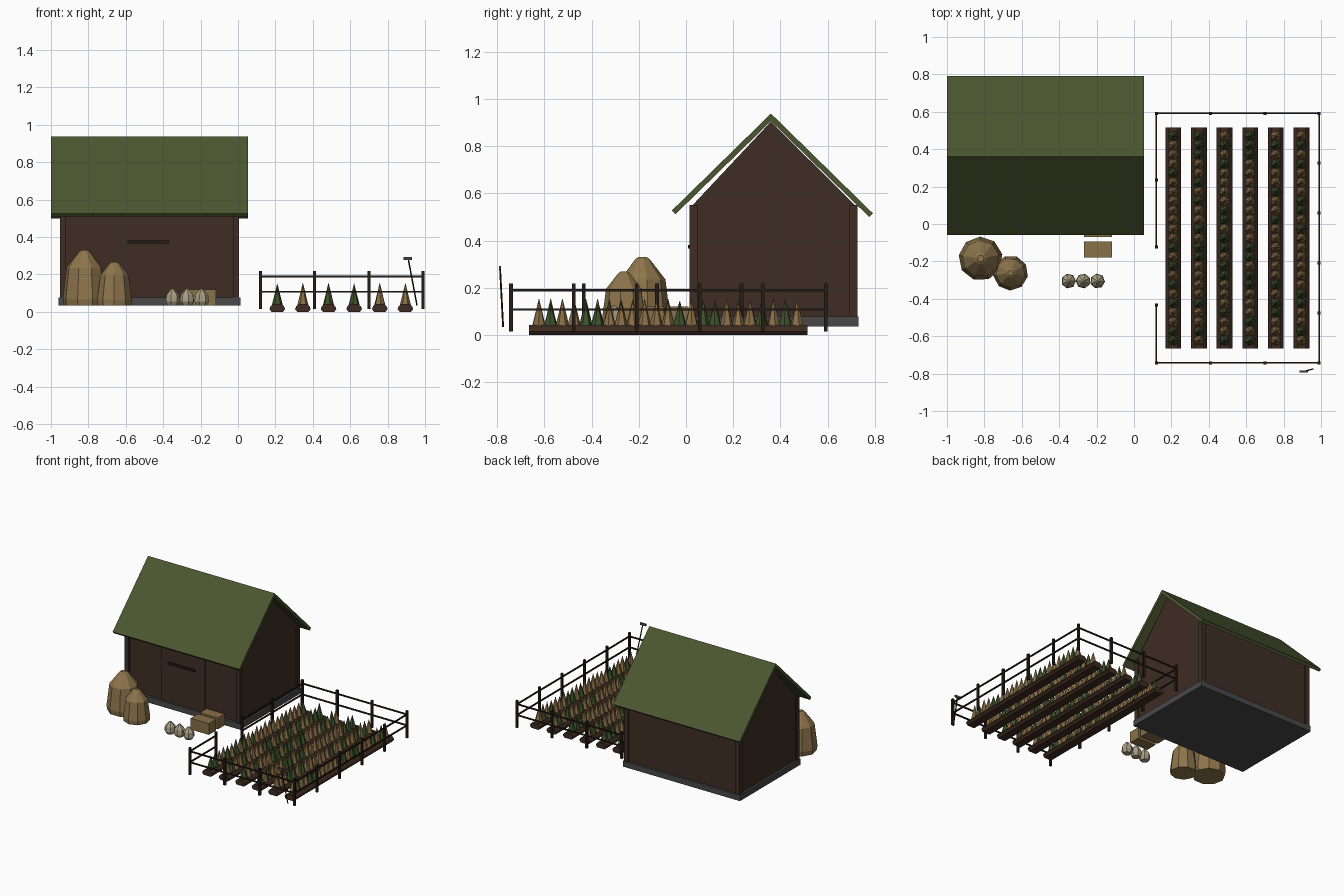
import bpy, bmesh, math, random
from mathutils import Vector, Matrix

if "Cube" in bpy.data.objects:
    bpy.data.objects.remove(bpy.data.objects["Cube"])

random.seed(4)


def material(name, r, g, b):
    lin = [(c / 255 / 12.92 if c < 10 else ((c / 255 + 0.055) / 1.055) ** 2.4) for c in (r, g, b)]
    m = bpy.data.materials.new(name)
    m.diffuse_color = (*lin, 1)
    m.use_nodes = True
    m.node_tree.nodes["Principled BSDF"].inputs["Base Color"].default_value = m.diffuse_color
    return m


WALL = material("dark wood", 62, 45, 36)
ROOF = material("moss green", 75, 86, 48)
STONE = material("grey stone", 72, 72, 74)
POST = material("blackened wood", 38, 28, 22)
HAY = material("straw", 142, 117, 76)
CRATE = material("pale wood", 136, 113, 72)
SACK = material("sackcloth", 172, 160, 132)
SOIL = material("soil", 62, 43, 33)
LEAF = material("leaf green", 62, 82, 44)
DRY = material("dry leaf", 138, 110, 70)


def finish(bm, name, *mats):
    bmesh.ops.recalc_face_normals(bm, faces=bm.faces)
    me = bpy.data.meshes.new(name)
    bm.to_mesh(me)
    bm.free()
    for m in mats:
        me.materials.append(m)
    ob = bpy.data.objects.new(name, me)
    bpy.context.collection.objects.link(ob)
    return ob


def add_box(bm, x0, x1, y0, y1, z0, z1):
    mat = (Matrix.Translation(((x0 + x1) / 2, (y0 + y1) / 2, (z0 + z1) / 2))
           @ Matrix.Diagonal((x1 - x0, y1 - y0, z1 - z0, 1)))
    bmesh.ops.create_cube(bm, size=1, matrix=mat)


def boxes(name, mat, *dims):
    bm = bmesh.new()
    for d in dims:
        add_box(bm, *d)
    return finish(bm, name, mat)


def prism(name, mat, profile, axis, start, end):
    """Extrude a flat profile along x (profile = y,z) or y (profile = x,z)."""
    bm = bmesh.new()
    pts = [(start, a, b) if axis == "x" else (a, start, b) for a, b in profile]
    face = bm.faces.new([bm.verts.new(p) for p in pts])
    out = bmesh.ops.extrude_face_region(bm, geom=[face])
    move = Vector((end - start, 0, 0) if axis == "x" else (0, end - start, 0))
    bmesh.ops.translate(bm, vec=move, verts=[v for v in out["geom"] if isinstance(v, bmesh.types.BMVert)])
    return finish(bm, name, mat)


def lathe(name, mat, x, y, profile, sides, turn=0.0):
    """Faceted solid of stacked rings with flat ends."""
    bm = bmesh.new()
    rings = [[bm.verts.new((x + r * math.cos(turn + i * math.tau / sides),
                            y + r * math.sin(turn + i * math.tau / sides), z))
              for i in range(sides)] for r, z in profile]
    for a, b in zip(rings, rings[1:]):
        for i in range(sides):
            j = (i + 1) % sides
            bm.faces.new((a[i], a[j], b[j], b[i]))
    bm.faces.new(rings[0])
    bm.faces.new(rings[-1])
    return finish(bm, name, mat)


# Barn: plinth, gabled walls, corner posts, door and roof
boxes("foundation", STONE, (-0.96, 0.013, 0.01, 0.73, 0.035, 0.078))
prism("barn_walls", WALL, [(0.028, 0.07), (0.715, 0.07), (0.715, 0.55), (0.36, 0.904), (0.028, 0.55)],
      "x", -0.945, -0.002)
boxes("corner_posts", WALL, *[(x, x + 0.034, y, y + 0.034, 0.07, 0.55)
                              for x in (-0.953, -0.028) for y in (0.015, 0.692)])
boxes("door", WALL, (-0.655, -0.29, 0.02, 0.03, 0.08, 0.48))
boxes("door_bar", POST, (-0.59, -0.37, 0.008, 0.021, 0.366, 0.382))
prism("roof", ROOF, [(-0.06, 0.527), (0.36, 0.938), (0.792, 0.515), (0.776, 0.50),
                     (0.36, 0.906), (-0.045, 0.511)], "x", -1.0, 0.053)

# Haystacks
lathe("large_haystack", HAY, -0.82, -0.185, [(0.112, 0.035), (0.118, 0.07), (0.098, 0.235),
                                             (0.032, 0.32), (0.018, 0.33)], 9, 0.2)
lathe("small_haystack", HAY, -0.66, -0.262, [(0.09, 0.035), (0.094, 0.065), (0.077, 0.195),
                                             (0.026, 0.26), (0.015, 0.268)], 9, 0.5)

# Crates and sacks
boxes("crates", CRATE, (-0.268, -0.117, -0.18, -0.093, 0.035, 0.12),
      (-0.268, -0.117, -0.07, 0.01, 0.035, 0.12))
for i, x in enumerate((-0.35, -0.272, -0.195)):
    lathe("sack_%d" % i, SACK, x, -0.305, [(0.028, 0.035), (0.04, 0.055), (0.036, 0.09),
                                           (0.012, 0.118), (0.006, 0.124)], 7, i * 0.4)

# Soil beds with rows of spiky plants
first = [LEAF, DRY, LEAF, LEAF, DRY, DRY]
for row in range(6):
    x = 0.21 + 0.137 * row
    prism("soil_bed_%d" % row, SOIL, [(x - 0.03, 0.0), (x + 0.03, 0.0), (x + 0.042, 0.015),
                                      (x + 0.036, 0.03), (x + 0.022, 0.042), (x - 0.022, 0.042),
                                      (x - 0.036, 0.03), (x - 0.042, 0.015)], "y", -0.665, 0.515)
    bm = bmesh.new()
    for k in range(23):
        h = random.uniform(0.095, 0.12)
        mat = (Matrix.Translation((x, -0.623 + k * 0.0497, 0.034 + h / 2))
               @ Matrix.Rotation(random.uniform(0, 6), 4, "Z"))
        old = set(bm.faces)
        bmesh.ops.create_cone(bm, cap_ends=True, segments=6, radius1=0.03, radius2=0.001,
                              depth=h, matrix=mat)
        green = first[row] is LEAF if k == 0 else random.random() < 0.38
        for f in set(bm.faces) - old:
            f.material_index = 0 if green else 1
    finish(bm, "plants_%d" % row, LEAF, DRY)

# Fence: posts all round, two rails per side, gap for a gate on the left
X0, X1, Y0, Y1 = 0.12, 0.99, -0.742, 0.592
spots = {(X0 + (X1 - X0) * i / 3, y) for i in range(4) for y in (Y0, Y1)}
spots |= {(X1, Y0 + (Y1 - Y0) * i / 5) for i in range(1, 5)}
spots |= {(X0, y) for y in (0.235, -0.123, -0.433)}
boxes("fence_posts", POST, *[(x - 0.008, x + 0.008, y - 0.008, y + 0.008, 0.015, 0.218)
                             for x, y in sorted(spots)])
bm = bmesh.new()
for z in (0.108, 0.19):
    for y in (Y0, Y1):
        add_box(bm, X0, X1, y - 0.004, y + 0.004, z - 0.005, z + 0.005)
    for x, a, b in ((X1, Y0, Y1), (X0, Y0, -0.433), (X0, -0.123, Y1)):
        add_box(bm, x - 0.004, x + 0.004, a, b, z - 0.005, z + 0.005)
finish(bm, "fence_rails", POST)

# Hoe leaning by the front fence
a, b = Vector((0.957, -0.775, 0.035)), Vector((0.91, -0.788, 0.285))
bm = bmesh.new()
bmesh.ops.create_cone(bm, cap_ends=True, segments=6, radius1=0.004, radius2=0.004, depth=(b - a).length,
                      matrix=Matrix.Translation((a + b) / 2) @ (b - a).to_track_quat("Z", "Y").to_matrix().to_4x4())
finish(bm, "hoe_handle", POST)
boxes("hoe_head", STONE, (0.885, 0.931, -0.793, -0.783, 0.277, 0.293))
